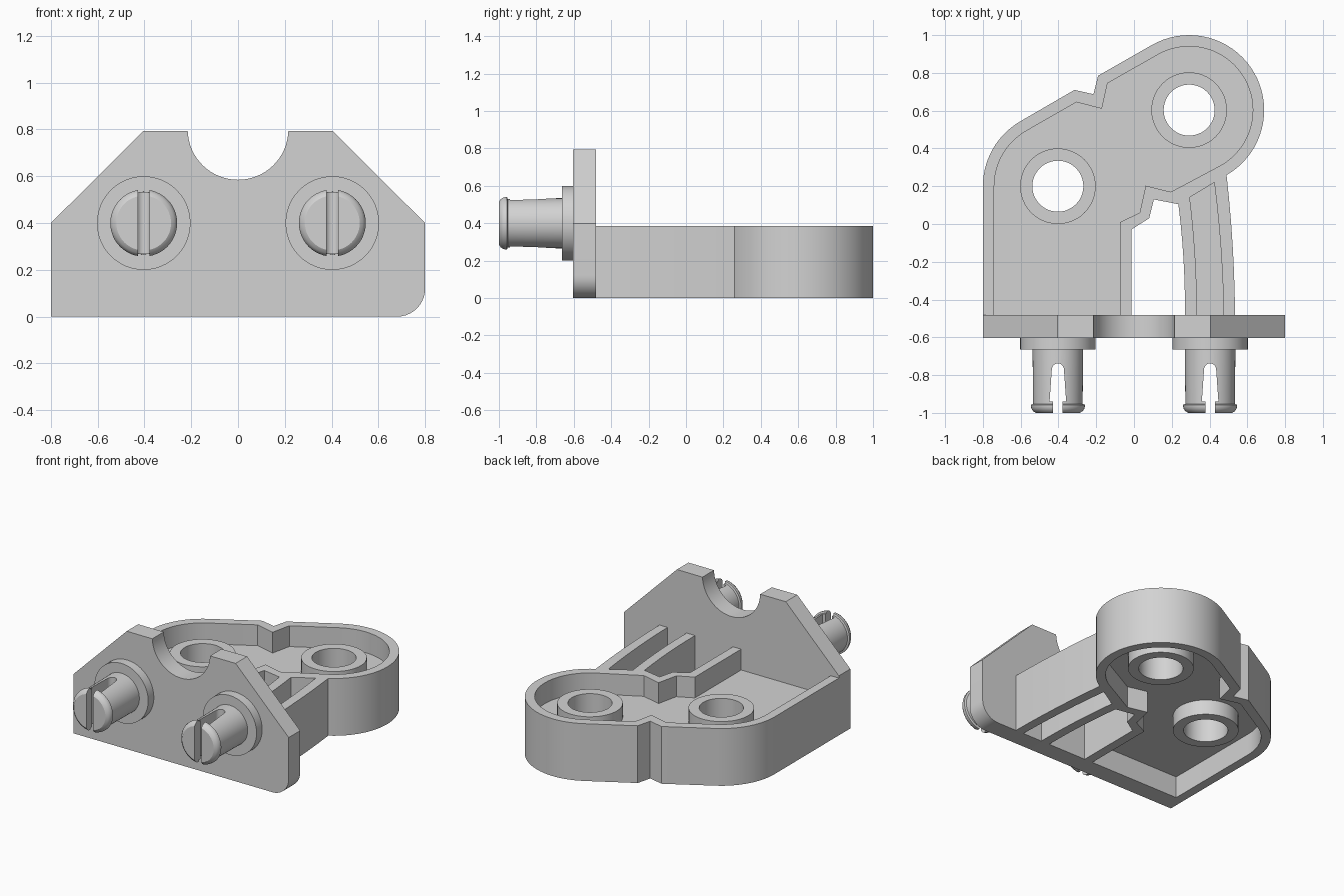
import bpy, bmesh, math

if "Cube" in bpy.data.objects:
    bpy.data.objects.remove(bpy.data.objects["Cube"])

grey = bpy.data.materials.new("light grey")
grey.diffuse_color = (0.65, 0.65, 0.65, 1)
grey.use_nodes = True
grey.node_tree.nodes["Principled BSDF"].inputs["Base Color"].default_value = grey.diffuse_color


def finish(name, bm):
    bmesh.ops.recalc_face_normals(bm, faces=bm.faces)
    me = bpy.data.meshes.new(name)
    bm.to_mesh(me)
    bm.free()
    me.materials.append(grey)
    ob = bpy.data.objects.new(name, me)
    bpy.context.collection.objects.link(ob)
    return ob


def smooth(ob):
    bpy.ops.object.select_all(action='DESELECT')
    ob.select_set(True)
    bpy.context.view_layer.objects.active = ob
    bpy.ops.object.shade_smooth_by_angle(angle=math.radians(30))


def arc(cx, cy, r, a0, a1, n):
    return [(cx + r * math.cos(math.radians(a0 + (a1 - a0) * i / n)),
             cy + r * math.sin(math.radians(a0 + (a1 - a0) * i / n))) for i in range(n + 1)]


def prism(name, loops, a, b, upright=False):
    """Extrude outline loops (outer first, then holes) from a to b along z, or along y if upright."""
    bm = bmesh.new()
    place = (lambda p, d: (p[0], d, p[1])) if upright else (lambda p, d: (p[0], p[1], d))
    edges = []
    for loop in loops:
        vs = [bm.verts.new(place(p, a)) for p in loop]
        edges += [bm.edges.new((vs[i - 1], vs[i])) for i in range(len(vs))]
    bmesh.ops.triangle_fill(bm, edges=edges, use_beauty=True, use_dissolve=False)
    ext = bmesh.ops.extrude_face_region(bm, geom=bm.faces[:], use_keep_orig=True)
    move = (0, b - a, 0) if upright else (0, 0, b - a)
    bmesh.ops.translate(bm, vec=move,
                        verts=[g for g in ext["geom"] if isinstance(g, bmesh.types.BMVert)])
    ob = finish(name, bm)
    smooth(ob)
    return ob


def lathe_y(name, profile, cx, cz, n=48):
    """Closed solid turned about the y axis from (radius, y) points."""
    bm = bmesh.new()
    rings = [[bm.verts.new((cx + r * math.cos(math.tau * i / n), y,
                            cz + r * math.sin(math.tau * i / n))) for i in range(n)]
             for r, y in profile]
    for p, q in zip(rings, rings[1:]):
        for i in range(n):
            bm.faces.new((p[i - 1], p[i], q[i], q[i - 1]))
    bm.faces.new(rings[0])
    bm.faces.new(rings[-1])
    return finish(name, bm)


# Upright front plate with chamfered shoulders, half-round notch and one rounded corner
T = 0.793
plate = ([(-0.8, 0)] + arc(0.68, 0.12, 0.12, -90, 0, 10) + [(0.8, 0.4), (0.405, T)]
         + arc(0, T + 0.007, 0.215, -2, -178, 32) + [(-0.405, T), (-0.8, 0.4)])
prism("front_plate", [plate], -0.604, -0.482, upright=True)

# Body outline: outer and inner edges of the wall, point for point
H = 0.385
A, B = (0.292, 0.603), (-0.403, 0.2)


def edge(r, left, notch, tail):
    return ([(left, -0.49)] + arc(*B, r, 180, 120, 14) + notch
            + arc(*A, r, 120, -60, 36) + tail)


outer = edge(0.397, -0.8, [(-0.315, 0.71), (-0.215, 0.687), (-0.19, 0.785)],
             [(0.235, 0.105), (0.105, 0.13), (0.08, 0.03), (-0.012, -0.028), (-0.012, -0.49)])
inner = edge(0.337, -0.74, [(-0.305, 0.645), (-0.17, 0.61), (-0.14, 0.745)],
             [(0.195, 0.17), (0.062, 0.203), (0.03, 0.06), (-0.073, 0.01), (-0.073, -0.49)])
prism("outer_wall", [outer + inner[::-1]], 0, H)

# Thin floor halfway up, with openings for the two sleeves
middle = [((p[0] + q[0]) / 2, (p[1] + q[1]) / 2) for p, q in zip(outer, inner)]
Z0, Z1 = 0.145, 0.245
prism("floor", [middle] + [arc(*c, 0.17, 0, 352.5, 47) for c in (A, B)], Z0, Z1)

# Sleeves around the two through holes
for c, tag in ((A, "rear"), (B, "side")):
    prism(tag + "_sleeve", [arc(*c, 0.2, 0, 352.5, 47), arc(*c, 0.135, 0, 352.5, 47)],
          0.045, 0.34)


# Two slightly bowed ribs tying the wall to the plate, with a web between them
def bowed(p, q, n=6):
    return [(p[0] + (q[0] - p[0]) * t + 0.04 * t * (1 - t), p[1] + (q[1] - p[1]) * t)
            for t in (i / n for i in range(n + 1))]


rib_edges = [bowed(p, q) for p, q in (
    ((0.235, 0.105), (0.27, -0.49)), ((0.295, 0.142), (0.333, -0.49)),
    ((0.425, 0.221), (0.475, -0.49)), ((0.49, 0.259), (0.535, -0.49)))]
prism("inner_rib", [rib_edges[0] + rib_edges[1][::-1]], 0, H)
prism("outer_rib", [rib_edges[2] + rib_edges[3][::-1]], 0, H)
prism("rib_web", [rib_edges[1] + rib_edges[2][::-1]], Z0, Z1)

# Collared snap pegs with a lip and a keyhole slot
peg_profile = [(0.2, -0.56), (0.2, -0.664), (0.134, -0.664), (0.131, -0.953), (0.143, -0.957),
               (0.143, -0.965), (0.14, -0.978), (0.131, -0.991), (0.117, -1.0)]
slot = ([(0.025, -1.1), (0.025, -0.94), (0.044, -0.94)] + arc(0, -0.77, 0.032, 0, 180, 12)
        + [(-0.044, -0.94), (-0.025, -0.94), (-0.025, -1.1)])
for cx, tag in ((-0.403, "left"), (0.403, "right")):
    peg = lathe_y(tag + "_peg", peg_profile, cx, 0.4)
    cutter = prism("slot_cutter", [[(x + cx, y) for x, y in slot]], 0.1, 0.7)
    cutter.hide_render = True
    mod = peg.modifiers.new("slot", 'BOOLEAN')
    mod.operation, mod.solver, mod.object = 'DIFFERENCE', 'EXACT', cutter
    bpy.context.view_layer.objects.active = peg
    bpy.ops.object.modifier_apply(modifier=mod.name)
    bpy.data.objects.remove(cutter)
    smooth(peg)
